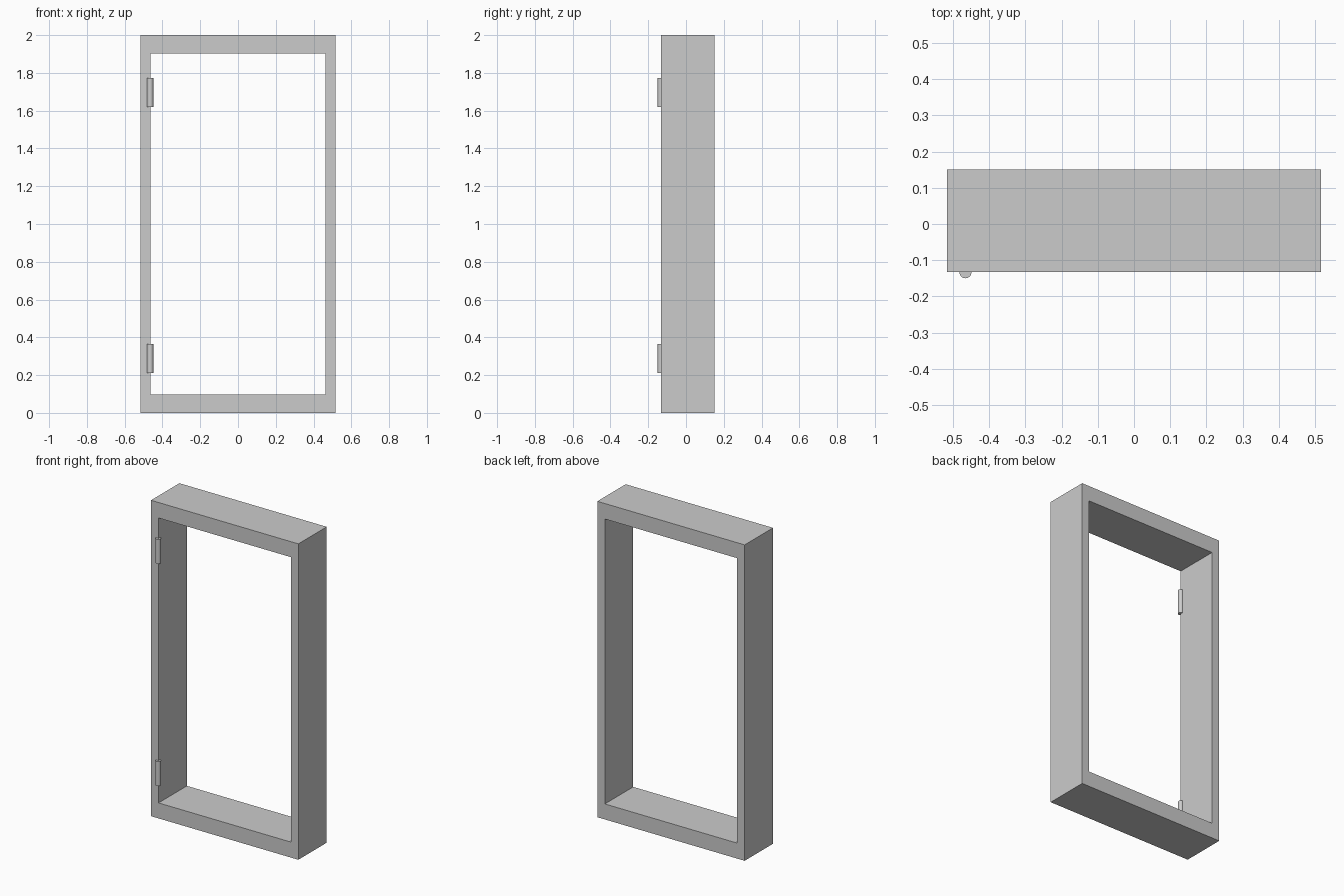
import bpy, bmesh, math

if "Cube" in bpy.data.objects:
    bpy.data.objects.remove(bpy.data.objects["Cube"])

HALF_W, IN_W = 0.516, 0.463      # outer and inner half widths
Y0, Y1 = -0.133, 0.15            # front and back faces
HEIGHT, RAIL = 2.0, 0.098


def rect(bm, hw, z0, z1, y):
    return [bm.verts.new((x, y, z)) for x, z in
            ((-hw, z0), (hw, z0), (hw, z1), (-hw, z1))]


def add_object(name, bm):
    bmesh.ops.recalc_face_normals(bm, faces=bm.faces)
    mesh = bpy.data.meshes.new(name)
    bm.to_mesh(mesh)
    bm.free()
    ob = bpy.data.objects.new(name, mesh)
    bpy.context.collection.objects.link(ob)
    return ob


# door frame: four rectangles bridged into a closed ring
bm = bmesh.new()
loops = [rect(bm, HALF_W, 0, HEIGHT, Y0),
         rect(bm, HALF_W, 0, HEIGHT, Y1),
         rect(bm, IN_W, RAIL, HEIGHT - RAIL, Y1),
         rect(bm, IN_W, RAIL, HEIGHT - RAIL, Y0)]
for k in range(4):
    a, b = loops[k], loops[(k + 1) % 4]
    for i in range(4):
        j = (i + 1) % 4
        bm.faces.new((a[i], a[j], b[j], b[i]))
add_object("door_frame", bm)

# hinge barrels, half sunk into the inner front edge of the left jamb
for name, z in (("lower_hinge", 0.289), ("upper_hinge", 1.696)):
    bpy.ops.mesh.primitive_cylinder_add(vertices=16, radius=0.0168, depth=0.154,
                                        location=(-0.465, Y0, z))
    bpy.context.object.name = name
    bpy.ops.object.shade_smooth_by_angle(angle=math.radians(30))
